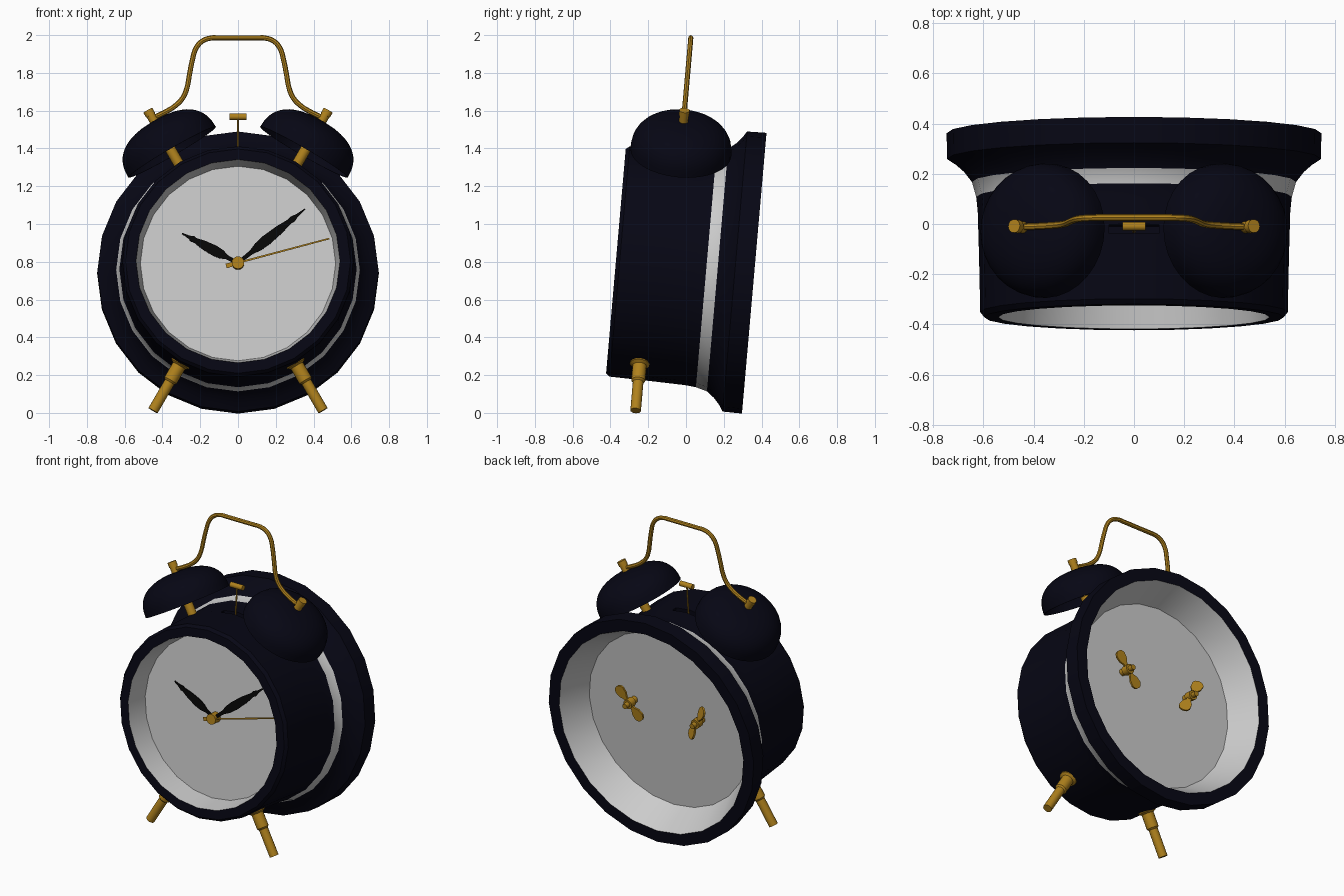
import bpy, bmesh
from math import sin, cos, pi, radians, atan2, hypot
from mathutils import Matrix, Vector

if "Cube" in bpy.data.objects:
    bpy.data.objects.remove(bpy.data.objects["Cube"])

# Clock frame: origin at front rim centre, +Y runs back along the axis, leaning 5 degrees
FRAME = Matrix.Translation((0, -0.371, 0.8035)) @ Matrix.Rotation(radians(-5), 4, 'X')
AXIS = FRAME @ Matrix.Rotation(radians(-90), 4, 'X')


def material(name, rgb):
    m = bpy.data.materials.new(name)
    m.diffuse_color = (*rgb, 1)
    m.use_nodes = True
    m.node_tree.nodes["Principled BSDF"].inputs["Base Color"].default_value = m.diffuse_color
    return m


NAVY = material("navy_paint", (0.002, 0.002, 0.007))
GOLD = material("brass", (0.43, 0.22, 0.012))
BLACK = material("black_paint", (0.002, 0.002, 0.002))
GREY = material("plain_grey", (0.8, 0.8, 0.8))


def finish(name, bm, matrix, mat):
    bmesh.ops.remove_doubles(bm, verts=bm.verts, dist=1e-5)
    bmesh.ops.recalc_face_normals(bm, faces=bm.faces)
    me = bpy.data.meshes.new(name)
    bm.to_mesh(me)
    bm.free()
    me.transform(matrix)
    me.materials.append(mat)
    ob = bpy.data.objects.new(name, me)
    bpy.context.collection.objects.link(ob)
    return ob


def lathe(name, profile, matrix, mat, segs=24):
    """Spin closed (height, radius) profile round local Z."""
    bm = bmesh.new()
    rings = [[bm.verts.new((r * cos(2 * pi * i / segs), r * sin(2 * pi * i / segs), h))
              for i in range(segs)] for h, r in profile]
    for k in range(len(rings)):
        n = (k + 1) % len(rings)
        if profile[k][1] == 0 and profile[n][1] == 0:
            continue
        for i in range(segs):
            j = (i + 1) % segs
            bm.faces.new((rings[k][i], rings[k][j], rings[n][j], rings[n][i]))
    return finish(name, bm, matrix, mat)


def rod(name, steps, matrix, mat=GOLD, segs=16):
    """Stepped cylinder: (start, end, radius) for each step."""
    prof = [(steps[0][0], 0)]
    for a, b, r in steps:
        prof += [(a, r), (b, r)]
    return lathe(name, prof + [(steps[-1][1], 0)], matrix, mat, segs)


def radial(deg, v, x=0, w=0):
    """Local Z points outward from the clock axis, deg clockwise from up."""
    return FRAME @ Matrix.Translation((x, v, w)) @ Matrix.Rotation(radians(deg), 4, 'Y')


def blade(name, half, thick, matrix, mat):
    """Flat symmetric blade: half outline of (distance, half width)."""
    bm = bmesh.new()
    pts = [(w, t) for t, w in half] + [(-w, t) for t, w in reversed(half) if w > 0]
    f = bm.faces.new([bm.verts.new((x, -thick / 2, z)) for x, z in pts])
    ext = bmesh.ops.extrude_face_region(bm, geom=[f])["geom"]
    bmesh.ops.translate(bm, vec=(0, thick, 0), verts=[g for g in ext if isinstance(g, bmesh.types.BMVert)])
    return finish(name, bm, matrix, mat)


def dome(base, height, radius, n=12):
    """Full-shouldered dome profile from rim to apex."""
    pts = [(base + height * sin(k * pi / 2 / n) ** .8, radius * cos(k * pi / 2 / n) ** .8) for k in range(n)]
    return pts + [(base + height, 0)]


# Flared case with recessed dial in front and recessed panel behind
case = lathe("case", [(.145, 0), (.145, .517), (0, .54), (0, .596), (.02, .612), (.25, .617), (.42, .622),
                      (.48, .628), (.54, .645), (.58, .676), (.61, .71), (.632, .744), (.735, .746),
                      (.735, .67), (.55, .58), (.55, 0)], AXIS, NAVY)
case.data.materials.append(GREY)
inv = AXIS.inverted()
for p in case.data.polygons:
    c = inv @ p.center
    r = hypot(c.x, c.y)
    p.material_index = int(r < .535 or (c.z > .5 and r < .64))

# Slot on top for the hammer
bm = bmesh.new()
bmesh.ops.create_cube(bm, size=1, matrix=Matrix.Translation((0, .3, .6)) @ Matrix.Diagonal((.2, .036, .2, 1)))
cutter = finish("slot_cutter", bm, FRAME, NAVY)
cutter.hide_render = True
mod = case.modifiers.new("slot", 'BOOLEAN')
mod.operation = 'DIFFERENCE'
mod.solver = 'EXACT'
mod.object = cutter
bpy.context.view_layer.objects.active = case
bpy.ops.object.modifier_apply(modifier="slot")
bpy.data.objects.remove(cutter)

# Hands
HAND = [(0, .009), (.2, .012), (.3, .024), (.42, .028), (.62, .023), (.77, .013), (.81, .017), (.88, .008), (1, .003)]
for name, x, z, v in (("hour_hand", -.296, .158, .123), ("minute_hand", .355, .287, .113)):
    size = hypot(x, z)
    blade(name, [(t * size, w) for t, w in HAND], .006,
          radial(atan2(x, z) * 180 / pi, v), BLACK)
blade("second_hand", [(-.065, .012), (-.03, .012), (-.025, .005), (.5, .004)], .004,
      radial(atan2(.487, .13) * 180 / pi, .103), GOLD)
rod("hand_pin", [(.09, .145, .033)], AXIS)

# Bells, posts, nuts and legs, all radial to the case
V = .292
for side, s in (("left", -1), ("right", 1)):
    m = radial(30 * s, V)
    lathe(side + "_bell", dome(.698, .19, .268) + dome(.698, .182, .26)[::-1], m, NAVY, 32)
    rod(side + "_bell_post", [(.6, .72, .028), (.72, .886, .012)], m)
    rod(side + "_bell_nut", [(.884, .925, .024), (.925, .955, .027)], m)
    lathe(side + "_leg", [(.59, 0), (.59, .05), (.605, .055), (.615, .053), (.625, .037), (.715, .037),
                          (.725, .028), (.9, .028), (.9, 0)], radial(150 * s, .173), GOLD, 16)

# Carrying handle
half = [(-.455, 1.56), (-.41, 1.58), (-.375, 1.598), (-.333, 1.625), (-.292, 1.668), (-.269, 1.725),
        (-.258, 1.785), (-.241, 1.87), (-.224, 1.927), (-.192, 1.966), (-.145, 1.984), (-.1, 1.985)]
path = half + [(0, 1.985)] + [(-x, z) for x, z in reversed(half)]
cu = bpy.data.curves.new("handle", 'CURVE')
cu.dimensions = '3D'
cu.bevel_depth = .0135
cu.bevel_resolution = 2
cu.resolution_u = 4
cu.use_fill_caps = True
sp = cu.splines.new('BEZIER')
sp.bezier_points.add(len(path) - 1)
for p, (x, z) in zip(sp.bezier_points, path):
    p.co = FRAME @ Vector((x, V, (z - .778) * 1.004))
    p.handle_left_type = p.handle_right_type = 'AUTO'
cu.materials.append(GOLD)
handle = bpy.data.objects.new("handle", cu)
bpy.context.collection.objects.link(handle)
bpy.ops.object.select_all(action='DESELECT')
handle.select_set(True)
bpy.context.view_layer.objects.active = handle
bpy.ops.object.convert(target='MESH')

# Hammer between the bells
rod("hammer_stem", [(.5, .8, .005)], radial(0, .294), segs=8)
rod("hammer_head", [(-.045, .045, .017)], radial(90, .294, 0, .793))

# Winding keys on the back
for side, s, tilt, pitch in (("left", -1, -27, -35), ("right", 1, 42, 0)):
    hub = AXIS @ Matrix.Translation((.245 * s, -.07, 0))
    rod(side + "_key_hub", [(.545, .58, .022), (.58, .625, .03), (.625, .655, .017)], hub)
    for k in (0, 180):
        blade(f"{side}_key_wing_{k // 180 + 1}",
              [(.015, .012), (.04, .015), (.065, .032), (.1, .036), (.118, .026), (.126, .01)], .012,
              radial(tilt + k, .605, .245 * s, .07)
              @ Matrix.Rotation(radians(-pitch if k else pitch), 4, 'Z'), GOLD)

# Smooth shading with crisp edges
bpy.ops.object.select_all(action='SELECT')
bpy.ops.object.shade_smooth_by_angle(angle=radians(30))
